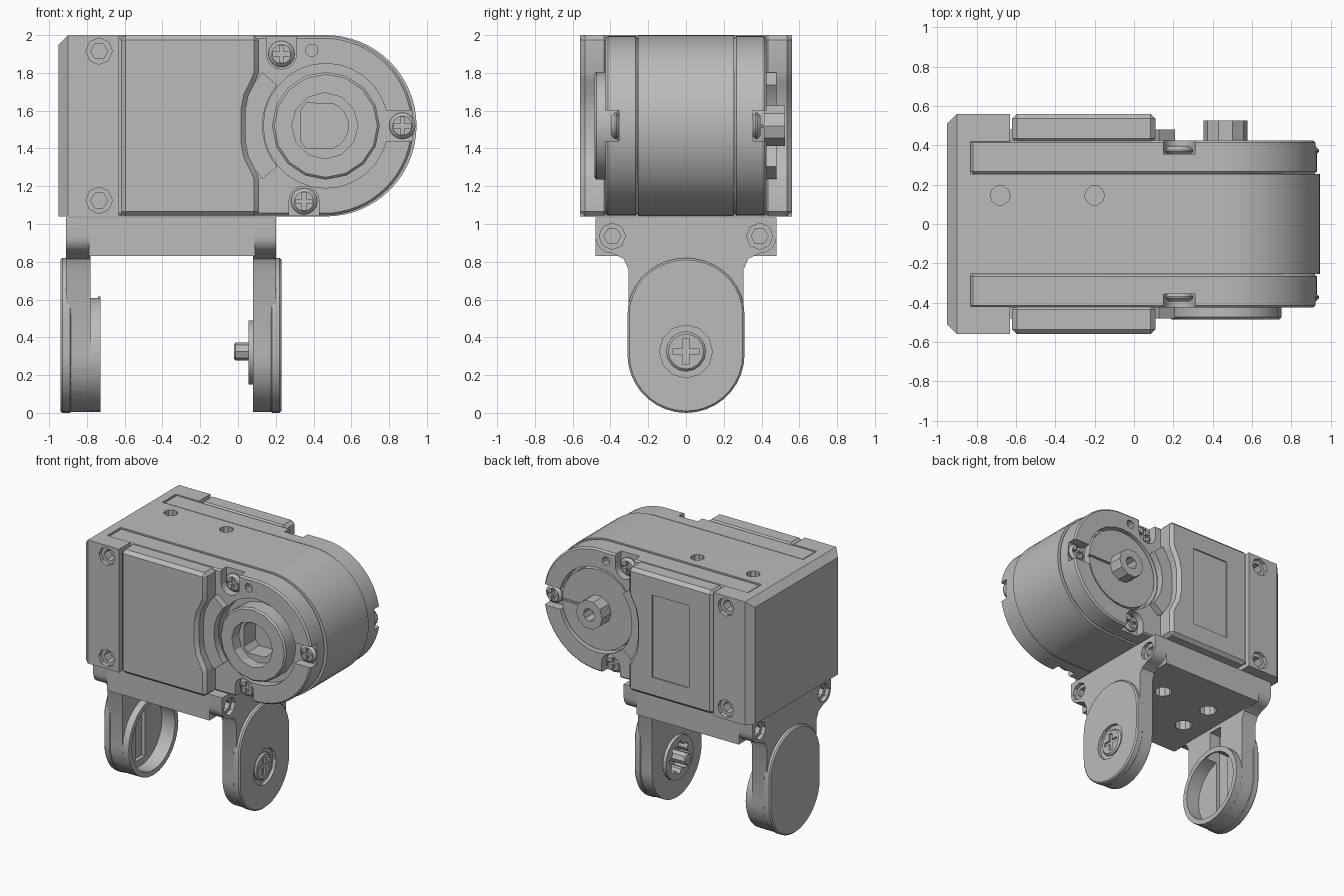
import bpy, bmesh
from math import sin, cos, pi, radians

cube = bpy.data.objects.get("Cube")
if cube:
    bpy.data.objects.remove(cube, do_unlink=True)

grey = bpy.data.materials.new("plain_grey")
grey.use_nodes = True
grey.diffuse_color = (0.5, 0.5, 0.5, 1)
grey.node_tree.nodes["Principled BSDF"].inputs["Base Color"].default_value = (0.5, 0.5, 0.5, 1)

PLACE = {"x": lambda a, b, t: (t, a, b),
         "y": lambda a, b, t: (a, t, b),
         "z": lambda a, b, t: (a, b, t)}


def arc(cx, cy, r, start, end, n, ry=None):
    ry = ry or r
    angles = [radians(start + (end - start) * i / n) for i in range(n + 1)]
    return [(cx + r * cos(a), cy + ry * sin(a)) for a in angles]


def circle(cx, cy, r, n=24):
    return arc(cx, cy, r, 0, 360, n)[:-1]


def rect(a0, b0, a1, b1):
    return [(a0, b0), (a1, b0), (a1, b1), (a0, b1)]


def activate(obj):
    bpy.ops.object.select_all(action="DESELECT")
    obj.select_set(True)
    bpy.context.view_layer.objects.active = obj


def prism(name, axis, points, lo, hi, bevel=0):
    """Extrude a flat outline along an axis."""
    bm = bmesh.new()
    rings = [[bm.verts.new(PLACE[axis](a, b, t)) for a, b in points] for t in sorted((lo, hi))]
    bm.faces.new(rings[0])
    bm.faces.new(rings[1])
    n = len(points)
    for i in range(n):
        j = (i + 1) % n
        bm.faces.new((rings[0][i], rings[0][j], rings[1][j], rings[1][i]))
    bmesh.ops.recalc_face_normals(bm, faces=bm.faces)
    mesh = bpy.data.meshes.new(name)
    bm.to_mesh(mesh)
    bm.free()
    obj = bpy.data.objects.new(name, mesh)
    bpy.context.collection.objects.link(obj)
    mesh.materials.append(grey)
    if bevel:
        activate(obj)
        mod = obj.modifiers.new("edge", "BEVEL")
        mod.width, mod.segments = bevel, 1
        mod.limit_method, mod.angle_limit = "ANGLE", radians(50)
        bpy.ops.object.modifier_apply(modifier=mod.name)
    return obj


def combine(obj, other, operation):
    activate(obj)
    mod = obj.modifiers.new("join", "BOOLEAN")
    mod.operation, mod.solver, mod.object = operation, "EXACT", other
    bpy.ops.object.modifier_apply(modifier=mod.name)
    bpy.data.objects.remove(other, do_unlink=True)


def cut(obj, axis, points, lo, hi):
    combine(obj, prism("cutter", axis, points, lo, hi), "DIFFERENCE")


def bolt_hole(obj, axis, a, b, face, inward):
    """Countersunk hole with a narrower hexagonal bore."""
    cut(obj, axis, circle(a, b, 0.07, 8), face - inward * 0.02, face + inward * 0.03)
    cut(obj, axis, circle(a, b, 0.045, 6), face, face + inward * 0.1)


def screw(name, axis, a, b, r, base, top):
    """Low domed head with a cross recess."""
    obj = prism(name, axis, circle(a, b, r, 16), base, top, abs(top - base) * 0.4)
    deep, over = top - (top - base) * 0.5, top + (top - base)
    w, l = r * 0.15, r * 0.65
    cut(obj, axis, rect(a - w, b - l, a + w, b + l), deep, over)
    cut(obj, axis, rect(a - l, b - w, a + l, b + w), deep, over)


CX, CZ = 0.465, 1.52


def barrel(cx, r, n=32):
    return [(-0.83, CZ + r), (-0.83, CZ - r)] + arc(cx, CZ, r, -90, 90, n)


# Central housing with two small holes in the top
middle = prism("housing_middle", "y", barrel(CX, 0.48), -0.255, 0.255)
for x in (-0.68, -0.2):
    cut(middle, "z", circle(x, 0.145, 0.05, 10), 1.9, 2.05)

# Outer housing layers, covers, screws, mirrored front and back
SCREWS = [(0.23, 1.9), (0.87, CZ), (0.35, 1.12)]
edge = [(0.11, 2.0), (0.11, 1.8), (0.095, 1.76), (0.055, 1.68), (0.04, 1.6),
        (0.04, 1.44), (0.055, 1.36), (0.095, 1.28), (0.11, 1.24), (0.11, 1.04)]
for side, word in ((-1, "front"), (1, "back")):
    layer = prism(word + "_housing", "y", barrel(0.455, 0.475), side * 0.255, side * 0.425, 0.012)
    floor, out = side * 0.355, side * 0.5
    cut(layer, "y", circle(CX, CZ, 0.33, 28), floor, out)
    for x, z in SCREWS:
        cut(layer, "y", circle(x, z, 0.08, 16), floor, out)
    cut(layer, "y", rect(0.15, 1.9, 0.31, 2.1), floor, out)
    cut(layer, "y", rect(0.27, 0.9, 0.43, 1.12), floor, out)
    cut(layer, "y", rect(0.78, 1.44, 1.0, 1.6), floor, out)
    cut(layer, "y", circle(0.39, 1.92, 0.033, 10), side * 0.37, out)
    if side < 0:
        slot = arc(0.46, CZ, 0.125, -70, 70, 8) + [(0.36, 1.64), (0.33, 1.6), (0.33, 1.44), (0.36, 1.4)]
        cut(layer, "y", slot, -0.2, -0.5)
    for x, z in SCREWS:
        screw(word + "_screw", "y", x, z, 0.07, side * 0.35, side * 0.395)

    cover = prism(word + "_cover", "y", [(-0.62, 2.0), (-0.62, 1.04)] + edge[::-1],
                  side * 0.41, side * 0.56, 0.025)
    if side > 0:
        cut(cover, "y", rect(-0.42, 1.2, -0.1, 1.84), 0.55, 0.6)
    # Curved ledge between cover and output disc
    ledge = arc(CX, CZ, 0.44, 140, 220, 10) + arc(CX, CZ, 0.335, 220, 140, 10)
    prism(word + "_ledge", "y", ledge, side * 0.41, side * 0.48)

# Output horn on the front
horn = prism("output_horn", "y", circle(CX, CZ, 0.285, 16), -0.35, -0.485, 0.012)
cut(horn, "y", circle(0.46, CZ, 0.175, 12), -0.4, -0.6)
cut(horn, "y", slot, -0.3, -0.6)

# Idler disc and hollow shaft on the back
disc = prism("idler_disc", "y", circle(CX, CZ, 0.31, 28), 0.35, 0.415)
cut(disc, "y", rect(0.5, CZ - 0.008, 0.9, CZ + 0.008), 0.4, 0.5)
shaft = prism("idler_shaft", "y", circle(CX, CZ, 0.112, 10), 0.4, 0.525)
cut(shaft, "y", circle(CX, CZ, 0.05, 8), 0.43, 0.6)

# Wrap-around end cap
half = [(-0.95, 0.51), (-0.9, 0.56), (-0.63, 0.56), (-0.63, 0.42), (-0.83, 0.42)]
cap = prism("end_cap", "z", half + [(x, -y) for x, y in half[::-1]], 1.04, 2.0)
cut(cap, "y", [(-1.0, 1.9), (-0.85, 2.05), (-1.0, 2.05)], -1, 1)
for side in (-1, 1):
    for z in (1.125, 1.915):
        bolt_hole(cap, "y", -0.735, z, side * 0.56, -side)

# Bracket bridge with four mounting holes underneath
bridge = prism("bracket_bridge", "z", rect(-0.79, -0.48, 0.09, 0.48), 0.83, 1.035)
for x in (-0.59, -0.16):
    for y in (-0.14, 0.14):
        cut(bridge, "z", circle(x, y, 0.065, 10), 0.8, 0.95)

# Bracket arms with bolt ears
right_half = (arc(0, 0.31, 0.305, -90, 0, 10) + [(0.305, 0.76), (0.33, 0.815)]
              + arc(0.39, 0.935, 0.09, -90, 0, 5) + [(0.48, 1.035)])
outline = right_half + [(-a, b) for a, b in right_half[:0:-1]]
arms = {}
for name, outer, inner, side in (("left_arm", 0.2, 0.08, 1), ("right_arm", -0.91, -0.78, -1)):
    arms[name] = prism(name, "x", outline, outer, inner)
    for y in (-0.39, 0.39):
        bolt_hole(arms[name], "x", y, 0.935, outer, -side)
    # Raised oval pad on the outer face
    oval = arc(0, 0.31, 0.31, 180, 360, 18) + arc(0, 0.52, 0.31, 0, 180, 18, 0.3)
    pad = prism(name + "_pad", "x", oval, outer - side * 0.03, outer + side * 0.03, 0.01)
    if side > 0:
        cut(pad, "x", circle(0, 0.325, 0.14, 12), 0.205, 0.3)
screw("left_arm_screw", "x", 0, 0.325, 0.105, 0.195, 0.225)

# Splined boss and screw tip inside the left arm
boss = prism("splined_boss", "x", circle(0, 0.32, 0.17, 20), 0.055, 0.1)
spline = []
for i in range(32):
    r = 0.125 if i % 4 < 2 else 0.1
    spline.append((r * cos(i * pi / 16), 0.32 + r * sin(i * pi / 16)))
for part in (boss, arms["left_arm"]):
    cut(part, "x", spline, 0.0, 0.15)
prism("screw_tip", "x", circle(0, 0.325, 0.047, 8), -0.02, 0.2, 0.008)

# Round open cup inside the right arm
cup = arms["right_arm"]
combine(cup, prism("cup", "x", circle(0, 0.31, 0.305, 28), -0.9, -0.727), "UNION")
cut(cup, "x", circle(0, 0.31, 0.265, 28), -0.84, -0.6)
cut(cup, "x", rect(-0.06, 0.1, 0.06, 0.8), -0.87, -0.74)

for obj in list(bpy.context.scene.objects):
    if obj.type == "MESH" and obj.data.materials and obj.data.materials[0] == grey:
        activate(obj)
        bpy.ops.object.shade_smooth_by_angle(angle=radians(25))
